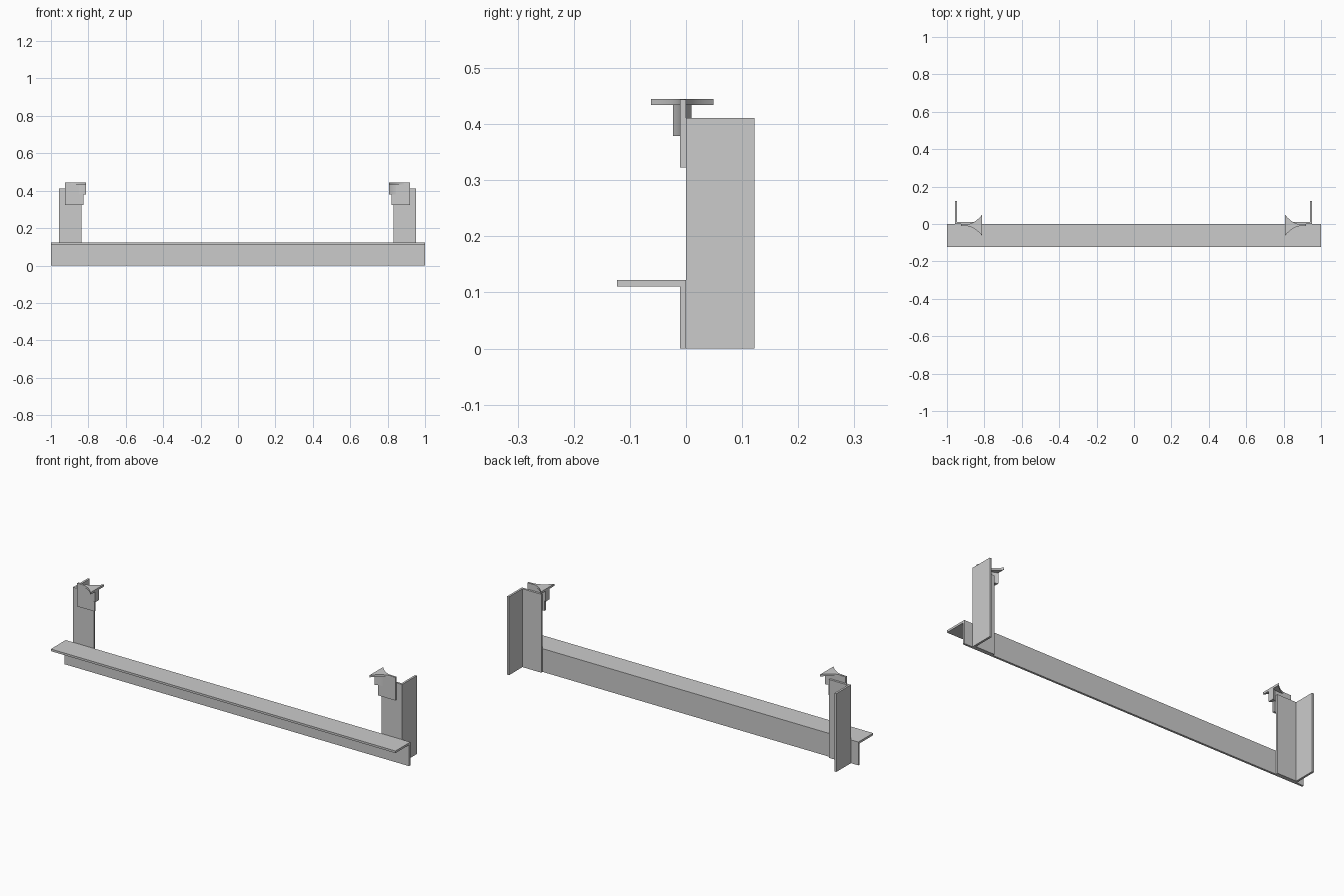
import bpy, bmesh
from mathutils import Vector

if "Cube" in bpy.data.objects:
    bpy.data.objects.remove(bpy.data.objects["Cube"])

T = 0.011      # sheet thickness
MID = -0.0025  # mirror plane of the end assemblies


def prism(name, profile, to3d, depth, smooth=False):
    """Extrude a 2D profile; to3d maps (u, v, w) to a point, w in depth."""
    bm = bmesh.new()
    lo, hi = ([bm.verts.new(Vector(to3d(u, v, w))) for u, v in profile] for w in depth)
    n = len(profile)
    bm.faces.new(lo)
    bm.faces.new(hi[::-1])
    for i in range(n):
        j = (i + 1) % n
        bm.faces.new((lo[i], hi[i], hi[j], lo[j]))
    bmesh.ops.recalc_face_normals(bm, faces=bm.faces)
    me = bpy.data.meshes.new(name)
    bm.to_mesh(me)
    bm.free()
    ob = bpy.data.objects.new(name, me)
    bpy.context.collection.objects.link(ob)
    if smooth:
        bpy.ops.object.select_all(action='DESELECT')
        bpy.context.view_layer.objects.active = ob
        ob.select_set(True)
        bpy.ops.object.shade_smooth_by_angle(angle=0.5)
    return ob


def flare(half, tip, x_in, length, steps=14):
    """Outline that narrows in a concave curve from the inner edge to a tip."""
    side = []
    for i in range(steps + 1):
        t = i / steps
        side.append((x_in + length * t, tip + (half - tip) * (1 - t) ** 2.3))
    return side + [(x, -y) for x, y in reversed(side)]


# Long angle-iron beam
H = 0.122
prism("cross_beam",
      [(0, 0), (0, H), (-0.123, H), (-0.123, H - T), (-T, H - T), (-T, 0)],
      lambda u, v, w: (w, u, v), (-1, 1))

for side, s in (("left", -1), ("right", 1)):
    def flat(u, v, w, s=s):      # plan profile raised along z
        return (MID + s * u, v, w)

    def centred(u, v, w, s=s):   # plan profile centred on the bracket
        return (MID + s * u, v - 0.0067, w)

    def upright(u, v, w, s=s):   # front profile given depth along y
        return (MID + s * u, w, v)

    # Upright angle-iron post behind the beam
    prism(side + "_post",
          [(0.834, 0), (0.955, 0), (0.955, 0.122), (0.955 - T, 0.122),
           (0.955 - T, T), (0.834, T)], flat, (0, 0.411))

    # Bracket plate on the front of the post
    prism(side + "_bracket_plate",
          [(0.824, 0.323), (0.923, 0.323), (0.923, 0.444), (0.824, 0.444)],
          upright, (-T, 0))

    # Flared top shelf and the narrower flared web beneath it
    prism(side + "_flared_shelf", flare(0.056, 0.003, 0.810, 0.10),
          centred, (0.434, 0.445), True)
    prism(side + "_flared_web", flare(0.0165, 0.003, 0.810, 0.06),
          centred, (0.379, 0.434), True)
